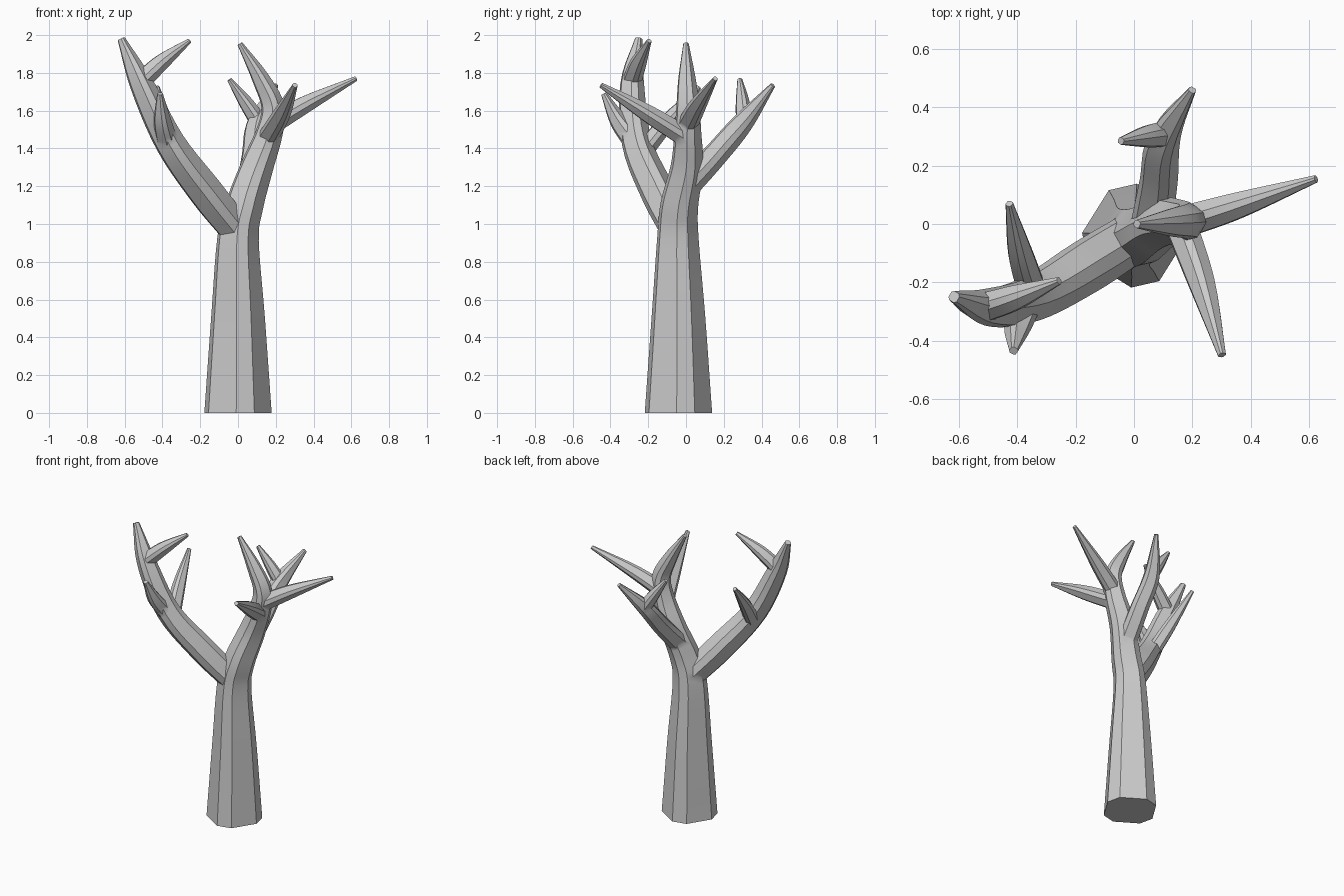
import bpy, bmesh
from math import sin, cos, radians
from mathutils import Vector

if "Cube" in bpy.data.objects:
    bpy.data.objects.remove(bpy.data.objects["Cube"])

# Rounded-square cross-section (pairs of points around each corner)
SECTION = [radians(13 + 90 * c + d) for c in range(4) for d in (-16, 16)]


def spline(points, steps=5):
    """Smooth (x, y, z, radius) path through the given points."""
    p = [Vector(q) for q in points]
    p = [p[0] * 2 - p[1]] + p + [p[-1] * 2 - p[-2]]
    out = []
    for a, b, c, d in zip(p, p[1:], p[2:], p[3:]):
        for i in range(steps):
            t = i / steps
            out.append(0.5 * (2 * b + (c - a) * t + (2 * a - 5 * b + 4 * c - d) * t * t
                              + (3 * b - a - 3 * c + d) * t ** 3))
    return out + [p[-2]]


def limb(name, points):
    """Tapered closed tube along a path."""
    path = spline(points)
    bm = bmesh.new()
    rings = []
    for i, q in enumerate(path):
        tangent = (path[min(i + 1, len(path) - 1)] - path[max(i - 1, 0)]).to_3d()
        turn = Vector((0, 0, 1)).rotation_difference(tangent)
        r = q[3] * 1.02
        rings.append([bm.verts.new(q.to_3d() + turn @ Vector((r * cos(a), r * sin(a), 0)))
                      for a in SECTION])
    n = len(SECTION)
    for lo, hi in zip(rings, rings[1:]):
        for k in range(n):
            bm.faces.new((lo[k], lo[(k + 1) % n], hi[(k + 1) % n], hi[k]))
    bm.faces.new(rings[0][::-1])
    bm.faces.new(rings[-1])
    mesh = bpy.data.meshes.new(name)
    bm.to_mesh(mesh)
    bm.free()
    obj = bpy.data.objects.new(name, mesh)
    bpy.context.collection.objects.link(obj)
    return obj


# Trunk running on into the right limb and its upright tip
tree = limb("tree", [(0, -.04, 0, .175), (0, -.04, .5, .14), (0, -.043, .92, .108),
                     (.035, -.035, 1.1, .098), (.10, .005, 1.3, .085), (.165, .01, 1.48, .07),
                     (.185, .01, 1.62, .06), (.12, .005, 1.77, .045), (.01, 0, 1.955, .014)])

branches = {
    # left limb and its twigs
    "left_limb": [(-.01, -.05, .97, .085), (-.17, -.15, 1.17, .09), (-.36, -.26, 1.43, .078),
                  (-.51, -.285, 1.74, .062), (-.618, -.25, 1.98, .02)],
    "left_inner_twig": [(-.51, -.285, 1.76, .05), (-.40, -.25, 1.86, .042), (-.257, -.195, 1.97, .013)],
    "left_back_twig": [(-.35, -.23, 1.38, .05), (-.39, -.10, 1.54, .042), (-.428, .07, 1.725, .013)],
    "left_front_twig": [(-.375, -.28, 1.44, .055), (-.40, -.36, 1.55, .045), (-.413, -.435, 1.69, .015)],
    # right limb twigs
    "right_long_twig": [(.18, .01, 1.53, .055), (.36, .065, 1.635, .045), (.625, .155, 1.77, .013)],
    "right_front_twig": [(.16, .0, 1.46, .055), (.235, -.21, 1.59, .045), (.302, -.45, 1.735, .014)],
    # back limb and its side twig
    "back_limb": [(.06, .0, 1.2, .07), (.085, .15, 1.36, .064), (.105, .30, 1.535, .055),
                  (.2, .46, 1.735, .014)],
    "back_side_twig": [(.11, .31, 1.54, .045), (.04, .3, 1.645, .036), (-.045, .285, 1.765, .013)],
}

# Fuse every branch into the trunk
for name, points in branches.items():
    part = limb(name, points)
    part.hide_render = True
    mod = tree.modifiers.new(name, 'BOOLEAN')
    mod.operation = 'UNION'
    mod.solver = 'EXACT'
    mod.object = part

bpy.context.view_layer.objects.active = tree
tree.select_set(True)
for name in branches:
    bpy.ops.object.modifier_apply(modifier=name)
    bpy.data.objects.remove(bpy.data.objects[name])
bpy.ops.object.shade_smooth_by_angle(angle=radians(35))
